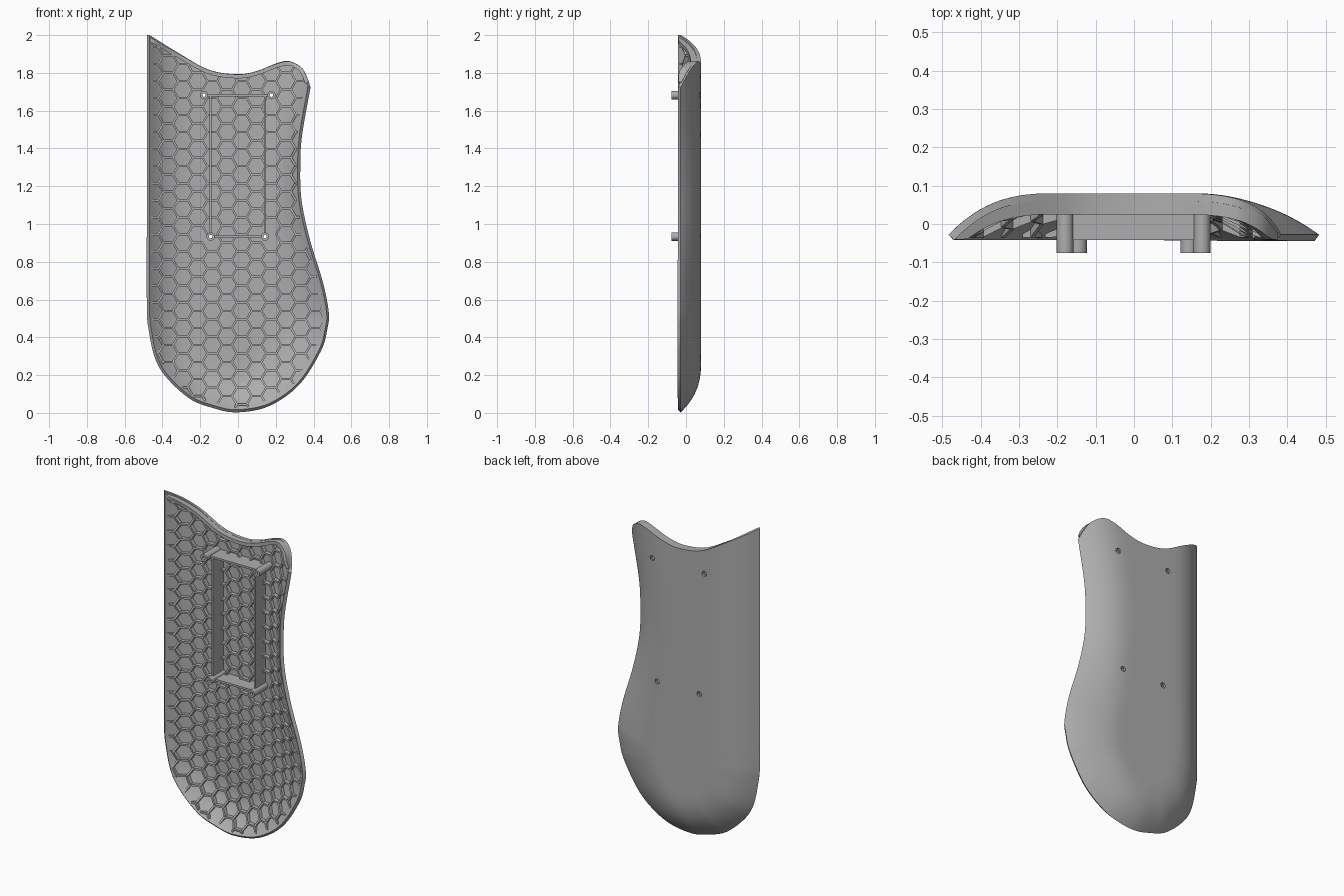
import bpy, bmesh, math
from mathutils import Vector

cube = bpy.data.objects.get("Cube")
if cube:
    bpy.data.objects.remove(cube, do_unlink=True)

grey = bpy.data.materials.new("grey_plastic")
grey.use_nodes = True
COLOUR = (0.42, 0.42, 0.42, 1)
grey.diffuse_color = COLOUR
grey.node_tree.nodes["Principled BSDF"].inputs["Base Color"].default_value = COLOUR


def finish(name, bm, recalc=True):
    if recalc:
        bmesh.ops.recalc_face_normals(bm, faces=bm.faces)
    mesh = bpy.data.meshes.new(name)
    bm.to_mesh(mesh)
    bm.free()
    mesh.materials.append(grey)
    obj = bpy.data.objects.new(name, mesh)
    bpy.context.collection.objects.link(obj)
    return obj


def activate(obj):
    bpy.ops.object.select_all(action='DESELECT')
    obj.select_set(True)
    bpy.context.view_layer.objects.active = obj


def smooth(obj, degrees=35):
    activate(obj)
    bpy.ops.object.shade_smooth_by_angle(angle=math.radians(degrees))


def spline(points, steps=8):
    """Catmull-Rom curve through 2D points."""
    p = [Vector(q) for q in points]
    p = [2 * p[0] - p[1]] + p + [2 * p[-1] - p[-2]]
    out = []
    for a, b, c, d in zip(p, p[1:], p[2:], p[3:]):
        for k in range(steps):
            t = k / steps
            out.append(0.5 * (2 * b + (c - a) * t + (2 * a - 5 * b + 4 * c - d) * t * t
                              + (3 * b - a - 3 * c + d) * t ** 3))
    return out + [p[-2]]


def lookup(pairs, v):
    """Piecewise linear value from sorted (key, value) pairs."""
    if v <= pairs[0][0]:
        return pairs[0][1]
    for (a, fa), (b, fb) in zip(pairs, pairs[1:]):
        if v <= b:
            return fa + (fb - fa) * (v - a) / max(b - a, 1e-9)
    return pairs[-1][1]


def ease(t):
    t = min(max(t, 0), 1)
    return t * t * (3 - 2 * t)


# Outline (x, z): one edge runs down the left, round the bottom and up the right
SPINE_LOW, SPINE_TOP = 0.45, 1.793
left_ctrl = [(-.483, 2), (-.483, 1.5), (-.483, 1), (-.483, .6), (-.475, SPINE_LOW)]
bottom_ctrl = [(-.42, .245), (-.27, .085), (-.13, .025), (0, .003), (.167, .037), (.325, .15), (.44, .33)]
right_ctrl = [(.474, SPINE_LOW), (.481, .53), (.45, .69), (.38, .92), (.336, 1.13),
              (.33, 1.315), (.34, 1.475), (.384, 1.724)]
edge = spline(left_ctrl + bottom_ctrl + right_ctrl)
n_left, n_right = 8 * (len(left_ctrl) - 1), 8 * (len(right_ctrl) - 1)
left_x = [(p.y, p.x) for p in reversed(edge[:n_left + 1])]
right_x = [(p.y, p.x) for p in edge[-n_right - 1:]]
bottom = edge[n_left + 1:-n_right - 1]
border = edge + [Vector((.43, 1.9))]
top_pairs = [tuple(p) for p in spline([(-.483, 2), (-.31, 1.9), (-.15, 1.815), (0, SPINE_TOP), (.1, 1.81),
                                       (.2, 1.848), (.27, 1.862), (.335, 1.83), (.365, 1.78), (.384, 1.724)])]


def top(x):
    return lookup(top_pairs, x)


def distance(x, z):
    best = 9
    for a, b in zip(border, border[1:]):
        dx, dz = b.x - a.x, b.y - a.y
        t = ((x - a.x) * dx + (z - a.y) * dz) / (dx * dx + dz * dz + 1e-12)
        t = min(max(t, 0), 1)
        best = min(best, math.hypot(x - a.x - t * dx, z - a.y - t * dz))
    return best


def inside(x, z):
    hit = False
    for a, b in zip(border, border[1:] + border[:1]):
        if (a.y > z) != (b.y > z) and x < a.x + (z - a.y) * (b.x - a.x) / (b.y - a.y):
            hit = not hit
    return hit


def back_y(x, z):
    """Domed outer surface, with a softer slope on the lower right bulge."""
    reach = .28 + .12 * ease(x / .35) * (1 - ease((z - .6) / .6))
    return .08 - .108 * (1 - min(distance(x, z) / reach, 1)) ** 2.7


# Shell: rings shrinking from the outline to a central spine
SIDE, RINGS = 50, 24
rim = []
for i in range(SIDE, -1, -1):
    z = SPINE_LOW + i / SIDE * (2 - SPINE_LOW)
    rim.append((lookup(left_x, z), z, i / SIDE, -.483))
rim += [(p.x, p.y, None, 0) for p in bottom]
for i in range(SIDE + 1):
    z = SPINE_LOW + i / SIDE * (right_ctrl[-1][1] - SPINE_LOW)
    rim.append((lookup(right_x, z), z, i / SIDE, .384))

bm = bmesh.new()
rings = []
for k in range(RINGS + 1):
    t = 1 - (k / RINGS) ** 1.4
    ring = []
    for x, z, f, corner in rim:
        if f is None:
            pz = SPINE_LOW + (z - SPINE_LOW) * t
        else:
            g = (top(t * corner) - top(corner)) / (SPINE_TOP - top(corner))
            pz = z + (SPINE_LOW + f * (SPINE_TOP - SPINE_LOW) - z) * g
        ring.append(bm.verts.new((x * t, back_y(x * t, pz), pz)))
    rings.append(ring)
for r, s in zip(rings, rings[1:]):
    for j in range(len(r) - 1):
        bm.faces.new((r[j], r[j + 1], s[j + 1], s[j]))
bmesh.ops.remove_doubles(bm, verts=bm.verts, dist=1e-5)
bm.normal_update()
if sum(f.normal.y * f.calc_area() for f in bm.faces) < 0:
    bmesh.ops.reverse_faces(bm, faces=bm.faces)
shell = finish("shell", bm, recalc=False)
solid = shell.modifiers.new("thickness", 'SOLIDIFY')
solid.thickness, solid.offset = .02, -1


# Hollow mounting posts, and screw holes through the shell
def tube(bm, x, z, outer, inner, y0, y1, sides=24):
    loops = []
    for r, y in ((outer, y0), (outer, y1), (inner, y1), (inner, y0)):
        loops.append([bm.verts.new((x + r * math.cos(a), y, z + r * math.sin(a)))
                      for a in (2 * math.pi * k / sides for k in range(sides))])
    for a, b in zip(loops, loops[1:] + loops[:1]):
        for k in range(sides):
            n = (k + 1) % sides
            bm.faces.new((a[k], a[n], b[n], b[k]))


posts = [(-.18, 1.682), (.177, 1.682), (-.145, .933), (.143, .933)]
bm, cut = bmesh.new(), bmesh.new()
for x, z in posts:
    tube(bm, x, z, .022, .009, -.076, .067)
    ends = []
    for y in (0, .15):
        ends.append([cut.verts.new((x + .016 * math.cos(k * math.pi / 12), y, z + .016 * math.sin(k * math.pi / 12)))
                     for k in range(24)])
        cut.faces.new(ends[-1])
    for k in range(24):
        n = (k + 1) % 24
        cut.faces.new((ends[0][k], ends[0][n], ends[1][n], ends[1][k]))
smooth(finish("mounting_posts", bm))
cutter = finish("hole_cutter", cut)
cutter.hide_render = True
holes = shell.modifiers.new("screw_holes", 'BOOLEAN')
holes.operation, holes.solver, holes.object = 'DIFFERENCE', 'EXACT', cutter
activate(shell)
for m in ("thickness", "screw_holes"):
    bpy.ops.object.modifier_apply(modifier=m)
bpy.data.objects.remove(cutter, do_unlink=True)
smooth(shell)


# Walls standing on the inside of the shell
def wall(bm, a, b, half, depth=None, front=None):
    n = Vector((a.y - b.y, b.x - a.x)).normalized() * half
    lo, hi = [], []
    for p, q in ((a, a + n), (b, b + n), (b, b - n), (a, a - n)):
        y = back_y(p.x, p.y)
        lo.append(bm.verts.new((q.x, y - .013, q.y)))
        hi.append(bm.verts.new((q.x, front if depth is None else max(y - depth, -.036), q.y)))
    bm.faces.new(lo)
    bm.faces.new(hi)
    for k in range(4):
        n = (k + 1) % 4
        bm.faces.new((lo[k], lo[n], hi[n], hi[k]))


# Honeycomb ribs, trimmed at the rim
def usable(p):
    return p.y < top(p.x) - .018 and inside(p.x, p.y) and distance(p.x, p.y) > .025


CELL = .052
PITCH = CELL * math.sqrt(3)
bm = bmesh.new()
for i in range(-8, 8):
    for j in range(-1, 24):
        centre = Vector((.02 + i * 1.5 * CELL, (j + (i % 2) / 2) * PITCH))
        corner = [centre + CELL * Vector((math.cos(k * math.pi / 3), math.sin(k * math.pi / 3))) for k in range(4)]
        for a, b in zip(corner, corner[1:]):
            ua, ub = usable(a), usable(b)
            if not (ua or ub) or any(((a + b) / 2 - Vector(p)).length < .036 for p in posts):
                continue
            if ua != ub:
                good, bad = (a, b) if ua else (b, a)
                for _ in range(6):
                    mid = (good + bad) / 2
                    good, bad = (mid, bad) if usable(mid) else (good, mid)
                a, b = (a, good) if ua else (b, good)
            if (a - b).length > .006:
                wall(bm, a, b, .0055, depth=.045)
finish("honeycomb_ribs", bm)

# Rectangular frame joining the posts
bm = bmesh.new()
for ends in (((-.16, 1.682), (.157, 1.682)), ((-.125, .933), (.123, .933)),
             ((-.145, .95), (-.145, 1.682)), ((.143, .95), (.143, 1.682))):
    wall(bm, Vector(ends[0]), Vector(ends[1]), .006, front=-.042)
finish("mounting_frame", bm)

# Lip under the curved top edge
bm = bmesh.new()
sections = []
for k in range(61):
    x = -.462 + .837 * k / 60
    tangent = Vector((.008, top(x + .004) - top(x - .004))).normalized()
    p = Vector((x, top(x) - .001))
    q = p + Vector((tangent.y, -tangent.x)) * .021
    y = back_y(x, top(x))
    front = max(y - .055, -.04)
    sections.append([bm.verts.new((c.x, d, c.y)) for c, d in
                     ((p, max(y - .012, front + .002)), (p, front), (q, front), (q, max(y - .012, front + .002)))])
for a, b in zip(sections, sections[1:]):
    for k in range(4):
        n = (k + 1) % 4
        bm.faces.new((a[k], a[n], b[n], b[k]))
bm.faces.new(sections[0])
bm.faces.new(sections[-1])
smooth(finish("top_lip", bm))
